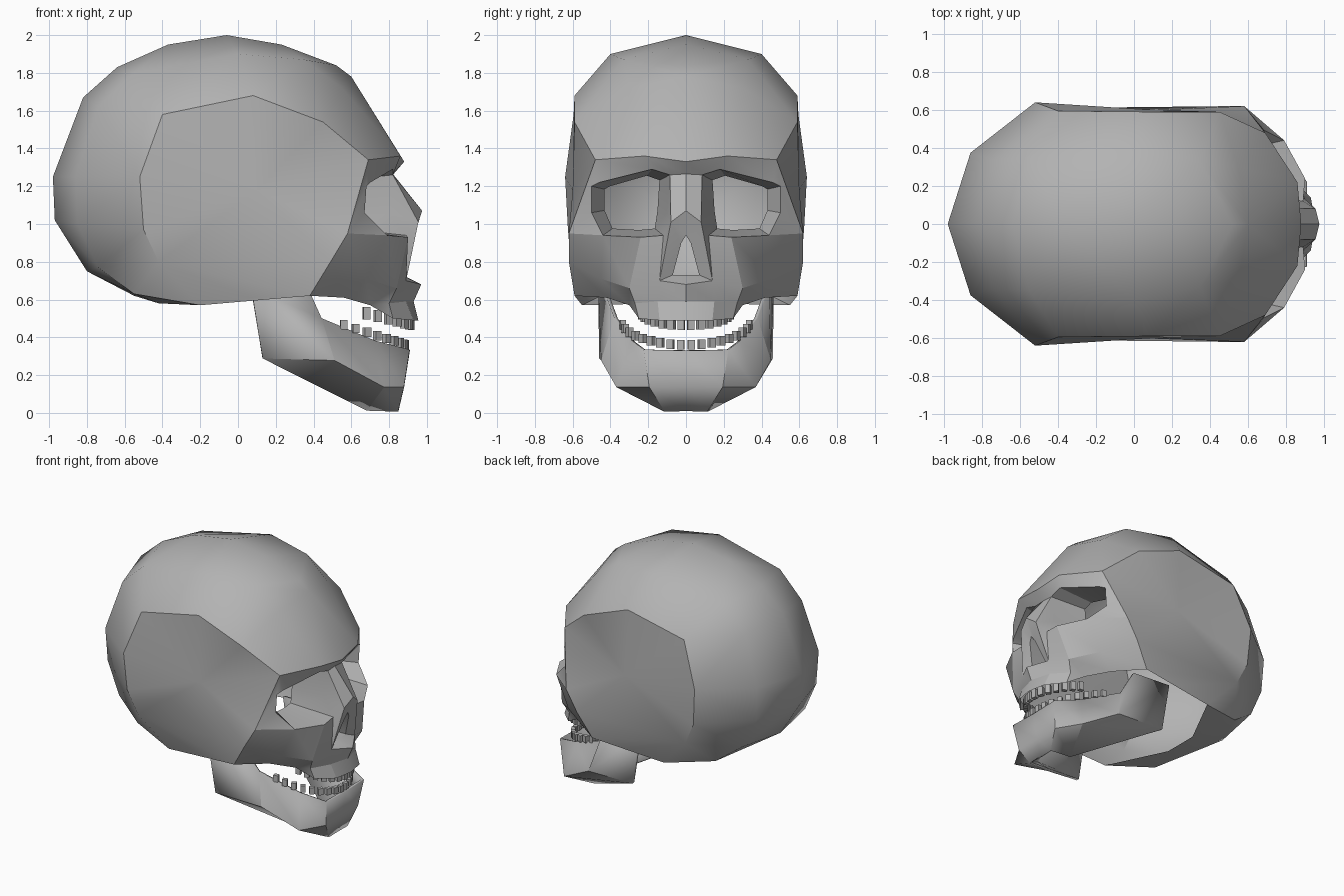
import bpy, bmesh, math
from mathutils import Vector, Matrix

if "Cube" in bpy.data.objects:
    bpy.data.objects.remove(bpy.data.objects["Cube"])

bone = bpy.data.materials.new("bone grey")
bone.diffuse_color = (0.45, 0.45, 0.45, 1)
bone.use_nodes = True
bone.node_tree.nodes["Principled BSDF"].inputs["Base Color"].default_value = bone.diffuse_color


def finish(name, bm, angle=30):
    """Turn a bmesh into a named object, smooth except at creases."""
    bmesh.ops.recalc_face_normals(bm, faces=bm.faces[:])
    me = bpy.data.meshes.new(name)
    bm.to_mesh(me)
    bm.free()
    me.materials.append(bone)
    ob = bpy.data.objects.new(name, me)
    bpy.context.collection.objects.link(ob)
    bpy.ops.object.select_all(action='DESELECT')
    ob.select_set(True)
    bpy.context.view_layer.objects.active = ob
    bpy.ops.object.shade_smooth_by_angle(angle=math.radians(angle), keep_sharp_edges=True)
    return ob


def poly(bm, *pts):
    """Add a face on the left half and its mirror on the right half."""
    clean = []
    for p in pts:
        if p not in clean:
            clean.append(p)
    if len(clean) < 3:
        return
    for s in (1, -1):
        vs = [bm.verts.new((x, y * s, z)) for x, y, z in clean]
        bm.faces.new(vs if s == 1 else vs[::-1])


def strip(bm, a, b, closed=False):
    n = len(a)
    for i in range(n if closed else n - 1):
        j = (i + 1) % n
        poly(bm, a[i], a[j], b[j], b[i])


def weld(bm):
    bmesh.ops.remove_doubles(bm, verts=bm.verts[:], dist=0.002)


# shared landmarks where the face meets the braincase
brow_mid, brow_in, brow_out = (.88, 0, 1.33), (.86, .22, 1.36), (.69, .48, 1.34)
cheek_top, cheek_low = (.58, .62, .95), (.49, .62, .80)
arch_low = (.38, .59, .62)

# outline of the flat temple plate
temple = [(-.40, .595, 1.58), (.08, .59, 1.68), (.45, .59, 1.54), brow_out, cheek_top,
          cheek_low, (-.42, .61, .80), (-.50, .625, .97), (-.52, .64, 1.25)]

# braincase: hull of a midline profile and side landmarks, opened at face and base
midline = [(-.98, 1.25), (-.82, 1.67), (-.64, 1.83), (-.37, 1.95), (-.06, 2.0), (.23, 1.95),
           (.52, 1.84), (.60, 1.78), (-.97, 1.02), (-.80, .75), (-.55, .62)]
sides = [(0, .40, 1.90), (.35, .33, 1.87), (-.55, .35, 1.80), (-.74, .34, 1.62),
         (-.86, .375, 1.25), (-.85, .36, 1.0), (-.74, .38, .77), (-.55, .43, .63),
         (.55, .30, 1.72), (-.20, .55, .57), (-.42, .13, .58), (.08, .575, .61),
         brow_in, arch_low] + temple
bm = bmesh.new()
for x, z in midline:
    bm.verts.new((x, 0, z))
bm.verts.new(brow_mid)
for x, y, z in sides:
    bm.verts.new((x, y, z))
    bm.verts.new((x, -y, z))
bmesh.ops.convex_hull(bm, input=bm.verts[:])
bmesh.ops.delete(bm, geom=[v for v in bm.verts if not v.link_faces], context='VERTS')
bm.normal_update()


def on_plate(v):
    return any((Vector((v.co.x, abs(v.co.y), v.co.z)) - Vector(p)).length < .001 for p in temple)


gone = []
for f in bm.faces:
    c, n = f.calc_center_median(), f.normal
    front = n.x > .65 and c.z < 1.3 and c.x > .4
    base = n.z < -.5 and c.x > -.37 and c.z < .75
    side = all(on_plate(v) for v in f.verts) and abs(c.y) > .4
    if front or base or side:
        gone.append(f)
bmesh.ops.delete(bm, geom=gone, context='FACES')
# slightly hollow temple plate with a crisp border
hub = (.10, .60, 1.18)
for i, p in enumerate(temple):
    poly(bm, p, temple[(i + 1) % len(temple)], hub)
weld(bm)
for e in bm.edges:
    plate = [all(on_plate(v) or abs(v.co.z - hub[2]) < .001 for v in f.verts) for f in e.link_faces]
    e.smooth = not (any(plate) and not all(plate) and e.verts[0].co.z + e.verts[1].co.z > 1.7)
finish("braincase", bm, 38)

# face: brow, eye sockets, nose, cheeks and upper jaw
bm = bmesh.new()
rim = [(.82, .085, 1.26), (.82, .18, 1.29), (.70, .46, 1.22), (.68, .50, 1.20), (.67, .50, 1.06),
       (.79, .44, .94), (.90, .24, .93), (.89, .12, .94), (.80, .10, 1.06)]
bridge = (.82, 0, 1.265)
strip(bm, [brow_mid, brow_in, brow_in, brow_out], [bridge, rim[0], rim[1], rim[2]])
poly(bm, brow_out, rim[2], rim[3])
for a, b in ((brow_out, rim[3]), (rim[3], rim[4]), (rim[4], rim[5])):
    poly(bm, a, b, cheek_top)

# eye socket walls, open at the back
back = [(.56, .27 + (y - .27) * .7, 1.12 + (z - 1.12) * .8) for x, y, z in rim]
strip(bm, rim, back, closed=True)

# flat nasal bridge, its side walls, and the nose opening
tip, flank, wing = (.975, 0, 1.07), (.955, .08, 1.01), (.89, .14, .70)
poly(bm, bridge, rim[0], flank, tip)
for a, b in ((rim[0], rim[8]), (rim[8], rim[7]), (rim[7], wing)):
    poly(bm, flank, a, b)
inner = [(.93, 0, .94), (.92, .025, .90), (.86, .07, .73), (.87, 0, .73)]
strip(bm, [tip, flank, wing, (.97, 0, .68)], inner)
strip(bm, inner, [(x - .25, y, z) for x, y, z in inner])

# cheeks and the underside of the cheekbones
cheek = [wing, (.84, .30, .66), (.68, .45, .71), cheek_low]
strip(bm, [rim[7], rim[6], rim[5], cheek_top], cheek)
strip(bm, cheek[1:], [(.70, .30, .57), (.56, .42, .61), arch_low])

# tooth-bearing part of the upper jaw
ridge = [(.93, 0, .59), (.89, .15, .59), (.80, .27, .58), (.70, .30, .57)]
strip(bm, [(.97, 0, .68), wing, cheek[1], cheek[1]], ridge)
strip(bm, ridge, [(.955, 0, .49), (.93, .14, .49), (.82, .25, .50), (.70, .30, .57)])
weld(bm)
finish("face", bm, 25)

# lower jaw
bm = bmesh.new()
corner = (.13, .45, .29)
gum = [(.90, 0, .33), (.90, .22, .335), (.72, .28, .38), (.44, .37, .50), (.37, .43, .66)]
body = [(.87, 0, .14), (.87, .19, .14), (.77, .36, .14), (.51, .44, .28), (.07, .455, .66)]
strip(bm, gum[:4], body[:4])
strip(bm, body[:4], [(.84, 0, .012), (.84, .11, .012), (.68, .12, .02), corner])
poly(bm, gum[3], body[3], corner, body[4], gum[4])
weld(bm)
jaw = finish("lower_jaw", bm, 25)
mod = jaw.modifiers.new("thickness", 'SOLIDIFY')
mod.thickness, mod.offset = .02, 0


# teeth set along half-ellipse arcs
def teeth(name, x0, rx, ry, z0, rise, height, count, reach):
    bm = bmesh.new()
    for i in range(count):
        t = math.radians(reach) * (2 * i / (count - 1) - 1)
        pos = Vector((x0 + rx * math.cos(t), ry * math.sin(t), z0 + rise * (1 - math.cos(t))))
        turn = math.atan2(math.sin(t) / ry, math.cos(t) / rx)
        m = (Matrix.Translation(pos) @ Matrix.Rotation(turn, 4, 'Z')
             @ Matrix.Diagonal((.03, .036, height, 1)))
        bmesh.ops.create_cube(bm, size=1, matrix=m)
    finish(name, bm)


teeth("upper_teeth", .63, .29, .24, .47, .07, .065, 14, 80)
teeth("lower_teeth", .49, .40, .34, .36, .13, .05, 18, 80)
